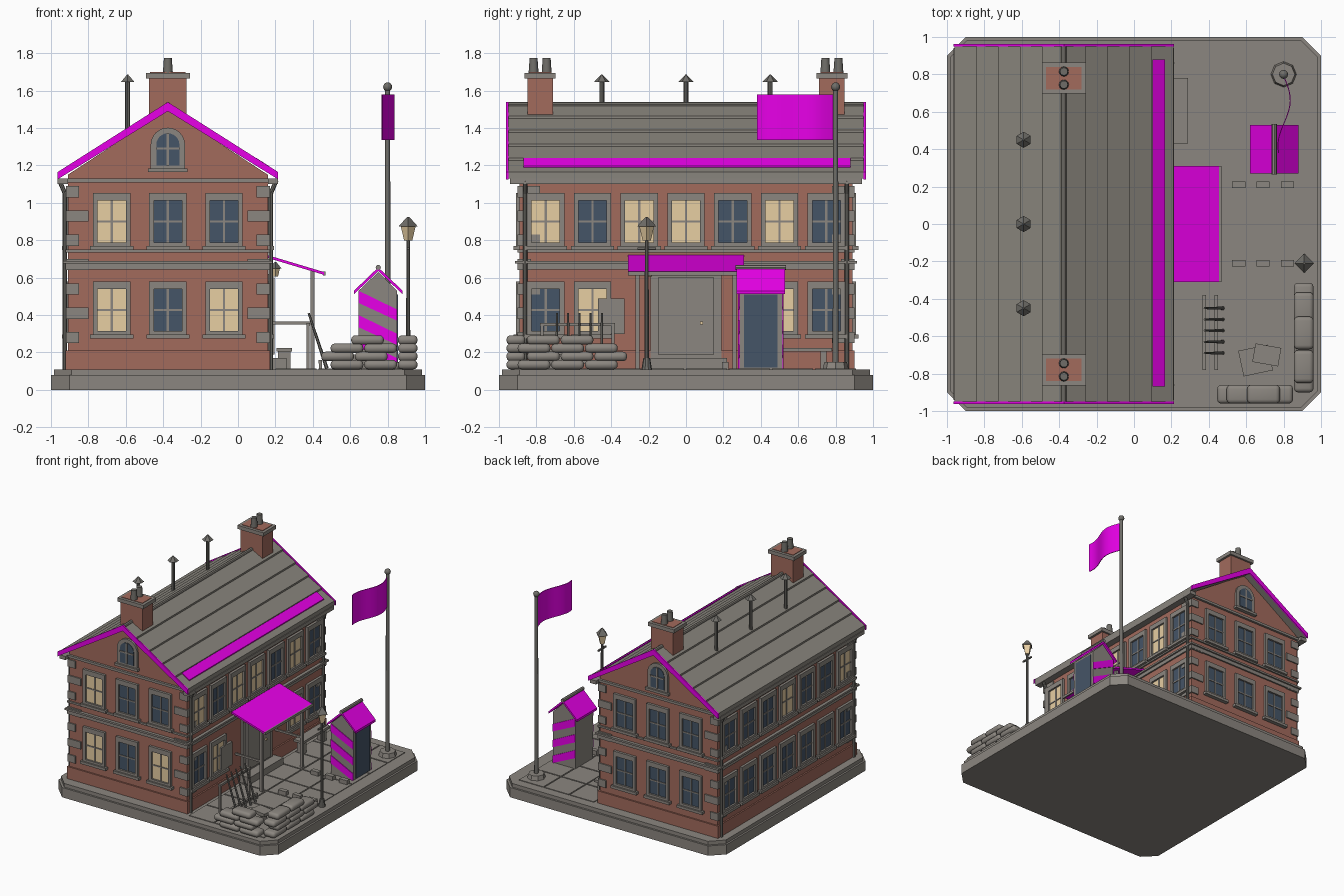
import bpy, bmesh, math
from mathutils import Matrix, Vector

cube = bpy.data.objects.get("Cube")
if cube:
    bpy.data.objects.remove(cube, do_unlink=True)

COLOURS = {
    "stone": (0.26, 0.24, 0.215), "roof_grey": (0.25, 0.235, 0.205),
    "brick": (0.36, 0.145, 0.108), "dark_glass": (0.06, 0.09, 0.135),
    "warm_glass": (0.88, 0.68, 0.4), "magenta": (0.92, 0.0, 0.92),
    "metal": (0.16, 0.155, 0.14),
}
MATS = {}
for label, rgb in COLOURS.items():
    m = bpy.data.materials.new(label)
    m.use_nodes = True
    m.diffuse_color = (*rgb, 1)
    m.node_tree.nodes["Principled BSDF"].inputs["Base Color"].default_value = (*rgb, 1)
    MATS[label] = m

I = Matrix.Identity(4)
T = Matrix.Translation
# Swaps y and z, so a profile drawn in plan is extruded upwards
UP = Matrix(((1, 0, 0, 0), (0, 0, 1, 0), (0, 1, 0, 0), (0, 0, 0, 1)))
parts = {}


def part(name, mat):
    return parts.setdefault(name, (bmesh.new(), mat))[0]


def box(name, mat, lo, hi, M=I, bevel=0):
    bm = part(name, mat)
    lo, hi = Vector(lo), Vector(hi)
    S = Matrix.Diagonal((*(hi - lo), 1))
    verts = bmesh.ops.create_cube(bm, size=1, matrix=M @ T((lo + hi) / 2) @ S)["verts"]
    if bevel:
        edges = list({e for v in verts for e in v.link_edges})
        bmesh.ops.bevel(bm, geom=edges, offset=bevel, segments=3, profile=0.5, affect='EDGES')


def prism(name, mat, pts, a, b, M=I):
    """Extrude an x-z profile along y from a to b."""
    bm = part(name, mat)
    ends = [[bm.verts.new(M @ Vector((x, y, z))) for x, z in pts] for y in (a, b)]
    for e in ends:
        bm.faces.new(e)
    for i in range(len(pts)):
        j = (i + 1) % len(pts)
        bm.faces.new((ends[0][i], ends[0][j], ends[1][j], ends[1][i]))


def tube(name, mat, p, q, r1, r2=None, seg=10):
    p, q = Vector(p), Vector(q)
    R = I if abs((q - p).normalized().z) > 0.999 else (q - p).to_track_quat('Z', 'Y').to_matrix().to_4x4()
    bmesh.ops.create_cone(part(name, mat), cap_ends=True, segments=seg, radius1=r1,
                          radius2=r1 if r2 is None else r2, depth=(q - p).length,
                          matrix=T((p + q) / 2) @ R)


# Base slab with clipped corners, and paving
def octagon(h, c):
    return [(h, c), (c, h), (-c, h), (-h, c), (-h, -c), (-c, -h), (c, -h), (h, -c)]


prism("base_slab", "stone", octagon(1, 0.9), 0, 0.08, UP)
prism("base_top", "stone", octagon(0.985, 0.89), 0.08, 0.11, UP)
for i in range(3):
    for j in range(8):
        x, y = 0.2 + i * 0.23, -0.92 + j * 0.23
        box("paving", "stone", (x, y, 0.108), (x + 0.22, y + 0.22, 0.115))

# House shell
CX, HW, HL, GROUND, EAVE = -0.375, 0.535, 0.89, 0.11, 1.15
H = T((CX, 0, 0))
prism("walls", "brick", [(-HW, GROUND), (HW, GROUND), (HW, EAVE), (0, 1.5), (-HW, EAVE)], -HL, HL, H)
box("plinth", "brick", (-HW - .012, -HL - .012, GROUND), (HW + .012, HL + .012, 0.21), H)
for z0, z1, d in ((0.645, 0.675, 0.012), (0.675, 0.69, 0.025), (0.735, 0.75, 0.012), (1.11, 1.13, 0.018)):
    box("string_courses", "stone", (-HW - d, -HL - d, z0), (HW + d, HL + d, z1), H)
for sx in (-1, 1):
    for sy in (-1, 1):
        for k in range(7):
            z = 0.28 + 0.13 * k
            a, b = (0.12, 0.07) if k % 2 else (0.07, 0.12)
            x, y = sx * (HW + 0.01), sy * (HL + 0.01)
            x2, y2 = x - sx * a, y - sy * b
            box("quoins", "stone", (min(x, x2), min(y, y2), z - .03), (max(x, x2), max(y, y2), z + .03), H)


# Windows, drawn in a wall frame whose outward side is -y
def window(u, z, glass, M):
    w, h, W = 0.075, 0.225, 0.1
    box(glass + "_panes", glass, (u - w, -0.005, z), (u + w, 0.01, z + h), M)
    for a, b in (((u - W, z - .02), (u - w, z + h + .04)), ((u + w, z - .02), (u + W, z + h + .04)),
                 ((u - w, z + h), (u + w, z + h + .04)), ((u - w, z - .02), (u + w, z))):
        box("window_frames", "stone", (a[0], -0.02, a[1]), (b[0], 0.01, b[1]), M)
    box("window_sills", "stone", (u - .115, -0.032, z - .04), (u + .115, 0.01, z - .018), M)
    box("glazing_bars", "stone", (u - .006, -0.01, z), (u + .006, 0, z + h), M)
    box("glazing_bars", "stone", (u - w, -0.01, z + h / 2 - .005), (u + w, 0, z + h / 2 + .005), M)


def wall(angle, dist):
    return H @ Matrix.Rotation(math.radians(angle), 4, 'Z') @ T((0, -dist, 0))


for angle, dist, step, lower, upper in (
        (0, HL, 0.3, "WDW", "WDD"), (180, HL, 0.3, "DDD", "DDD"),
        (90, HW, 0.25, "DW   WD", "WDWWDWD"), (-90, HW, 0.25, "DDDDDDD", "DDDWDDW")):
    for z, row in ((0.315, lower), (0.787, upper)):
        for i, c in enumerate(row):
            if c != " ":
                window((i - (len(row) - 1) / 2) * step, z,
                       "warm_glass" if c == "W" else "dark_glass", wall(angle, dist))


# Arched attic windows
def arch(w, z0, zs):
    return [(-w, z0), (w, z0)] + [(w * math.cos(math.pi * k / 12), zs + w * math.sin(math.pi * k / 12))
                                  for k in range(13)]


for angle in (0, 180):
    M = wall(angle, HL)
    prism("attic_frames", "stone", arch(0.092, 1.18, 1.31), -0.016, 0.01, M)
    prism("attic_panes", "dark_glass", arch(0.062, 1.2, 1.31), -0.02, 0, M)
    box("attic_bars", "stone", (-.006, -.025, 1.2), (.006, 0, 1.37), M)
    box("attic_bars", "stone", (-.062, -.025, 1.285), (.062, 0, 1.297), M)
    box("attic_sills", "stone", (-.105, -.03, 1.165), (.105, 0, 1.185), M)

# Roof in overlapping courses, bargeboards, gutters and downpipes
RIDGE, RUN, SLOPE = 1.535, 0.585, 0.64


def roof_z(x, d=0):
    return RIDGE - SLOPE * x + d


for s in (-1, 1):
    M = H @ Matrix.Diagonal((s, 1, 1, 1))
    top = []
    for k in range(5):
        x0, x1 = RUN * k / 5, RUN * (k + 1) / 5
        top += [(x0, roof_z(x0, -.01)), (x1, roof_z(x1, .004))]
    prism("roof_courses", "roof_grey", top + [(RUN, roof_z(RUN, -.03)), (0, roof_z(0, -.04))], -0.95, 0.95, M)
    board = [(0, roof_z(0, .004)), (RUN + .005, roof_z(RUN, .004)),
             (RUN + .005, roof_z(RUN, -.035)), (0, roof_z(0, -.045))]
    for y in (-0.962, 0.95):
        prism("bargeboards", "magenta", board, y, y + 0.012, M)
    box("gutters", "stone", (HW, -0.94, 1.1), (HW + .055, 0.94, 1.13), M)
    for y in (-0.86, 0.86):
        x = CX + s * (HW + .015)
        tube("downpipes", "metal", (x, y, GROUND), (x, y, 1.06), 0.012, seg=8)
        tube("downpipes", "metal", (x, y, 1.05), (x + s * .03, y, 1.12), 0.012, seg=8)
tube("ridge_cap", "roof_grey", (CX, -.95, RIDGE - .01), (CX, .95, RIDGE - .01), 0.014, seg=8)
stripe = [(0.475, roof_z(.475, .008)), (0.54, roof_z(.54, .008)), (0.54, roof_z(.54)), (0.475, roof_z(.475))]
prism("roof_stripe", "magenta", stripe, -0.87, 0.88, H)

# Chimneys and roof vents
for s in (-1, 1):
    y = s * 0.78
    box("chimney_stacks", "brick", (-.1, y - .068, 1.4), (.1, y + .068, 1.67), H)
    box("chimney_caps", "stone", (-.118, y - .083, 1.665), (.118, y + .083, 1.695), H)
    box("chimney_tops", "brick", (-.095, y - .06, 1.69), (.095, y + .06, 1.699), H)
    for d in (-0.035, 0.035):
        tube("chimney_pots", "metal", (CX, y + d, 1.69), (CX, y + d, 1.775), 0.027, 0.021, 12)
for y in (-0.45, 0, 0.45):
    tube("vent_pipes", "metal", (-.59, y, 1.36), (-.59, y, 1.65), 0.013, seg=8)
    tube("vent_caps", "metal", (-.59, y, 1.645), (-.59, y, 1.685), 0.043, 0.004, 6)

# Entrance: door, step, awning, rails, notice board, wall lantern
WX = CX + HW
box("door_surround", "stone", (WX - .01, -.19, GROUND), (WX + .02, .19, .62))
box("door", "stone", (WX, -.15, .19), (WX + .035, .15, .6))
box("door_knob", "warm_glass", (WX + .03, .075, .35), (WX + .045, .09, .365))
box("door_step", "stone", (WX, -.22, GROUND), (WX + .1, .22, .17))
prism("awning", "magenta", [(WX, .72), (.46, .63), (.46, .615), (WX, .705)], -.31, .31)
box("awning_edge", "stone", (.455, -.31, .612), (.467, .31, .632))
for y in (-0.26, 0.26):
    box("awning_posts", "stone", (.387, y - .011, GROUND), (.41, y + .011, .635))
    box("awning_rails", "stone", (WX, y - .007, .35), (.39, y + .007, .366))
box("notice_board", "stone", (WX, -.47, .3), (WX + .02, -.33, .49))
tube("wall_lantern", "warm_glass", (.2, -.2, .605), (.2, -.2, .65), .014, .024, 4)
tube("wall_lantern_cap", "metal", (.2, -.2, .65), (.2, -.2, .685), .032, .004, 4)
box("wall_lantern_arm", "metal", (WX, -.205, .66), (.2, -.195, .67))

# Bench and rack of leaning poles
box("bench_seat", "stone", (.205, .43, .205), (.29, .78, .225))
for y in (0.46, 0.72):
    box("bench_legs", "stone", (.215, y, GROUND), (.28, y + .03, .21))
for x, z in ((.375, .35), (.44, .15)):
    box("rack_rails", "stone", (x - .009, -.78, z - .009), (x + .009, -.38, z + .009))
    for y in (-.77, -.39):
        box("rack_legs", "stone", (x - .008, y - .008, GROUND), (x + .008, y + .008, z))
for k in range(5):
    y = -0.69 + 0.06 * k
    tube("rack_poles", "metal", (.475, y, .115), (.378, y, .41), .01, .006, 6)

# Crates, kerb blocks and sandbag corner
for x, y, a, w, d, z0, z1 in ((.65, -.73, 12, .08, .07, GROUND, .19), (.71, -.7, -10, .07, .05, .19, .215)):
    M = T((x, y, 0)) @ Matrix.Rotation(math.radians(a), 4, 'Z')
    box("crates", "stone", (-w, -d, z0), (w, d, z1), M)
for x in (0.56, 0.69, 0.82):
    for y in (-0.21, 0.21):
        box("kerb_blocks", "stone", (x - .035, y - .018, GROUND), (x + .035, y + .018, .148))
for row in range(4):
    z, shift = 0.11 + 0.044 * row, 0.05 * (row % 2)
    for k in range(1 if row == 3 else 2):
        x = 0.67 - 0.18 * k - shift + (0.04 if row < 3 else 0.02)
        box("sandbags", "stone", (x - .035, -.96, z), (x + .14, -.86, z + .05), bevel=.022)
    for k in range(2 if row == 3 else 3):
        y = -0.9 + 0.18 * k + shift
        box("sandbags", "stone", (.855, y, z), (.96, y + .175, z + .05), bevel=.022)

# Sentry box with slanted stripes, doorway towards +x
SX, SY = 0.75, 0.4
box("sentry_walls", "stone", (.645, .285, GROUND), (.85, .515, .53))
prism("sentry_gable", "stone", [(.645, .53), (.85, .53), (SX, .63)], .285, .515)
box("sentry_doorway", "dark_glass", (.845, .31, .12), (.856, .49, .51))
for s in (-1, 1):
    M = T((SX, SY, 0)) @ Matrix.Diagonal((s, 1, 1, 1))
    prism("sentry_roof", "magenta", [(0, .655), (.13, .53), (.13, .512), (0, .635)], -.13, .13, M)
    y = SY + s * 0.117
    for k in range(3):
        z = 0.53 - 0.13 * k
        prism("sentry_stripes", "magenta", [(.645, z), (.85, z - .1), (.85, z - .16), (.645, z - .065)],
              y - .004, y + .004)
tube("sentry_ridge", "stone", (SX, .265, .655), (SX, .535, .655), .014, seg=8)

# Flagpole and waving flag
tube("flagpole_base", "stone", (.8, .8, GROUND), (.8, .8, .15), .07, .06, 8)
tube("flagpole", "metal", (.8, .8, .14), (.8, .8, 1.61), .016, .013, 12)
bmesh.ops.create_uvsphere(part("flagpole_ball", "metal"), u_segments=12, v_segments=8, radius=.024,
                          matrix=T((.8, .8, 1.62)))
wave = [(.8 + .033 * math.sin(5.2 * k / 16), .785 - .405 * k / 16) for k in range(17)]
prism("flag", "magenta", wave + [(x + .005, y) for x, y in reversed(wave)], 1.335, 1.58, UP)

# Street lamp
LX, LY = 0.91, -0.21
tube("lamp_foot", "metal", (LX, LY, GROUND), (LX, LY, .17), .028, .018)
tube("lamp_post", "metal", (LX, LY, .16), (LX, LY, .81), .012, .01)
box("lamp_crossbar", "metal", (LX - .006, LY - .05, .75), (LX + .006, LY + .05, .762))
tube("lamp_glass", "warm_glass", (LX, LY, .8), (LX, LY, .875), .022, .04, 4)
tube("lamp_cap", "metal", (LX, LY, .873), (LX, LY, .925), .052, .006, 4)

# Turn every collected part into an object
for name, (bm, mat) in parts.items():
    bmesh.ops.recalc_face_normals(bm, faces=bm.faces)
    me = bpy.data.meshes.new(name)
    bm.to_mesh(me)
    bm.free()
    me.materials.append(MATS[mat])
    me.polygons.foreach_set("use_smooth", [True] * len(me.polygons))
    me.set_sharp_from_angle(angle=math.radians(34))
    bpy.context.scene.collection.objects.link(bpy.data.objects.new(name, me))
